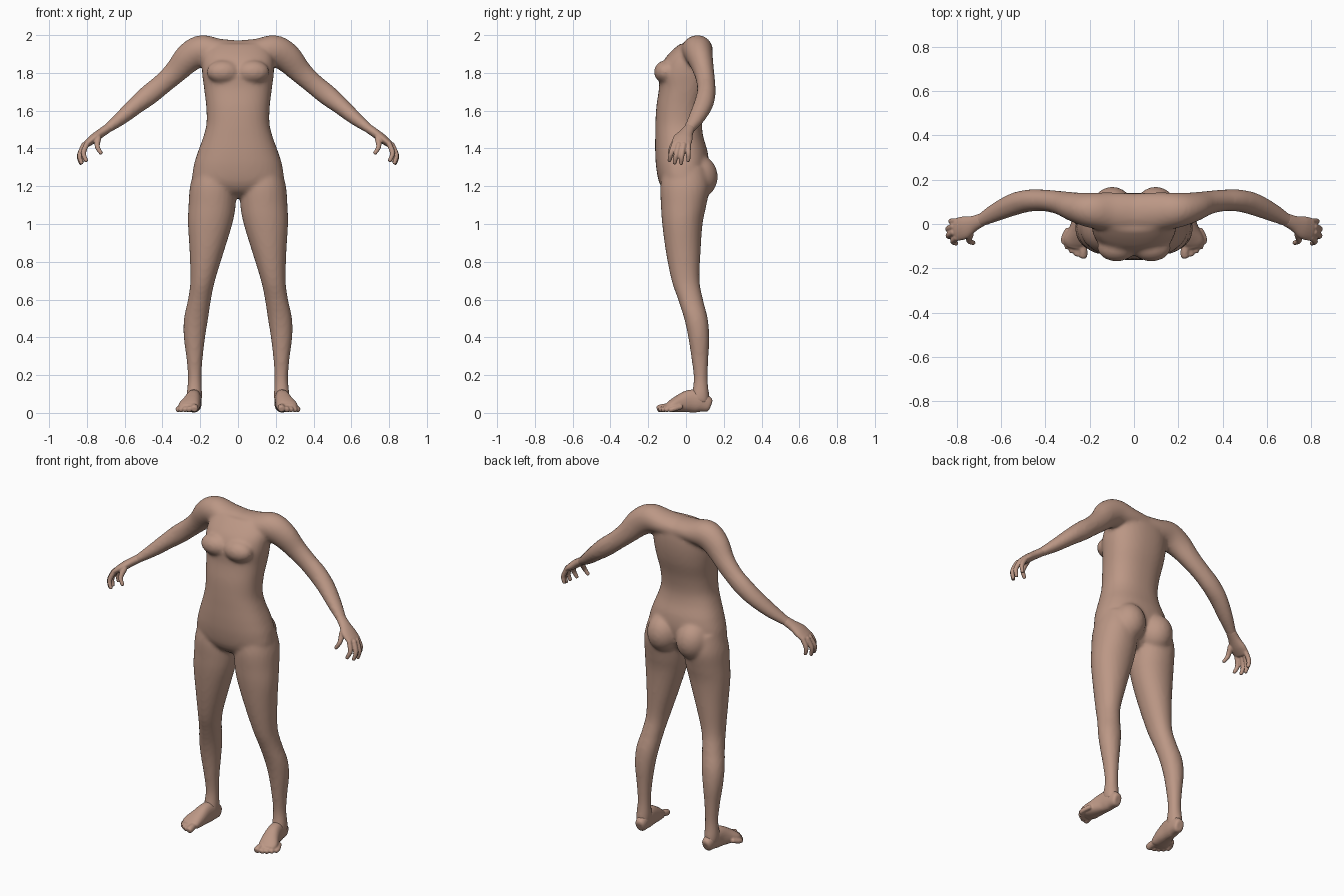
import bpy, bmesh, math
from mathutils import Vector, Matrix

skin = bpy.data.materials.new("warm skin")
skin.diffuse_color = (0.50, 0.31, 0.235, 1)


def spline(rows, steps):
    """Catmull-Rom interpolation of the control rows."""
    out = []
    for i in range(len(rows) - 1):
        p = [rows[max(0, min(len(rows) - 1, i + k))] for k in (-1, 0, 1, 2)]
        for s in range(steps):
            t = s / steps
            out.append([0.5 * (2 * b + (c - a) * t + (2 * a - 5 * b + 4 * c - d) * t * t
                               + (3 * b - a - 3 * c + d) * t ** 3) for a, b, c, d in zip(*p)])
    out.append(list(rows[-1]))
    return out


def tube(bm, rows, ref, side=1, power=2.0, steps=5, n=28, flat=False):
    """Loft along rows of x, y, z, radius along ref, radius across it."""
    rows = spline(rows, steps)
    pts = [Vector((r[0] * side, r[1], r[2])) for r in rows]
    rings = []
    for i, (p, r) in enumerate(zip(pts, rows)):
        t = (pts[min(i + 1, len(pts) - 1)] - pts[max(i - 1, 0)]).normalized()
        if flat:
            t = Vector((0, 0, -1))
        u = (ref - t * ref.dot(t)).normalized()
        v = t.cross(u)
        caps = [(0, 1)]
        if i == 0:
            caps = [(-0.6, 0.6), (-0.4, 0.88), (0, 1)]
        elif i == len(pts) - 1:
            caps = [(0, 1), (0.4, 0.88), (0.6, 0.6)]
        for shift, k in caps:
            c = p if flat else p + t * shift * min(r[3], r[4])
            k = 1 if flat else k
            ring = []
            for j in range(n):
                a = 2 * math.pi * j / n
                ca, sa = math.cos(a), math.sin(a)
                e = 2 / power
                ring.append(bm.verts.new(c + u * math.copysign(abs(ca) ** e, ca) * r[3] * k
                                         + v * math.copysign(abs(sa) ** e, sa) * r[4] * k))
            if flat and len(caps) > 1 and shift:
                for w in ring:
                    bm.verts.remove(w)
                continue
            rings.append(ring)
    for a, b in zip(rings, rings[1:]):
        for j in range(n):
            bm.faces.new((a[j], a[(j + 1) % n], b[(j + 1) % n], b[j]))
    bm.faces.new(rings[0])
    bm.faces.new(rings[-1])


def ball(bm, c, r):
    m = Matrix.Translation(c) @ Matrix.Diagonal((*r, 1))
    bmesh.ops.create_uvsphere(bm, u_segments=28, v_segments=18, radius=1, matrix=m)


def finish(bm, name, voxel, rounds):
    """Fuse overlapping volumes into one smooth skin."""
    bmesh.ops.recalc_face_normals(bm, faces=bm.faces)
    me = bpy.data.meshes.new(name)
    bm.to_mesh(me)
    bm.free()
    me.materials.append(skin)
    ob = bpy.data.objects.new(name, me)
    bpy.context.collection.objects.link(ob)
    fuse = ob.modifiers.new("fuse", 'REMESH')
    fuse.mode = 'VOXEL'
    fuse.voxel_size = voxel
    fuse.use_smooth_shade = True
    soft = ob.modifiers.new("soften", 'SMOOTH')
    soft.factor = 0.5
    soft.iterations = rounds


X, Y = Vector((1, 0, 0)), Vector((0, 1, 0))
body = bmesh.new()

# torso: height, half width, front, back
torso = [(1.955, .15, -.03, .11), (1.92, .175, -.072, .132), (1.87, .19, -.115, .14),
         (1.80, .19, -.142, .138), (1.72, .18, -.143, .125), (1.62, .168, -.157, .098),
         (1.53, .167, -.162, .085), (1.46, .184, -.163, .092), (1.38, .213, -.163, .115),
         (1.30, .236, -.158, .12), (1.22, .235, -.142, .10), (1.17, .15, -.11, .07),
         (1.14, .06, -.06, .04)]
tube(body, [(0, (f + b) / 2, z, w, (b - f) / 2) for z, w, f, b in torso], X,
     power=2.3, n=40, flat=True)

# leg: height, inner, outer, front, back
leg = [(1.30, .03, .228, -.12, .11), (1.20, .012, .254, -.136, .125), (1.10, .012, .262, -.133, .108),
       (1.0, .03, .265, -.126, .088), (.85, .076, .256, -.106, .077), (.70, .122, .252, -.076, .072),
       (.60, .143, .265, -.042, .09), (.50, .158, .286, -.01, .115), (.40, .174, .287, .012, .123),
       (.28, .188, .272, .03, .118), (.18, .193, .265, .041, .115), (.10, .19, .272, .03, .122),
       (.055, .192, .27, .02, .125)]

# arm from mid collar to wrist: x, y, z, depth radius, height radius
arm = [(0, .05, 1.91, .088, .062), (.10, .055, 1.915, .088, .066), (.19, .062, 1.918, .08, .082),
       (.26, .075, 1.88, .068, .078), (.33, .095, 1.806, .054, .062), (.40, .106, 1.742, .049, .055),
       (.47, .106, 1.685, .05, .055), (.54, .09, 1.628, .051, .047), (.62, .055, 1.56, .043, .037),
       (.69, .018, 1.506, .031, .025), (.72, .004, 1.485, .03, .023)]

for s in (1, -1):
    tube(body, [((a + b) / 2, (f + k) / 2, z, (b - a) / 2, (k - f) / 2) for z, a, b, f, k in leg],
         X, s, power=2.1, flat=True)
    tube(body, arm, Y, s)
    ball(body, (.078 * s, -.105, 1.805), (.088, .064, .062))   # chest
    ball(body, (.098 * s, .064, 1.25), (.098, .104, .115))     # seat
finish(body, "body", .011, 5)

# fingers: knuckle, middle joint, tip
fingers = [((.80, -.062, 1.425), (.818, -.078, 1.375), (.803, -.088, 1.335)),
           ((.815, -.038, 1.42), (.838, -.052, 1.365), (.828, -.06, 1.322)),
           ((.815, -.012, 1.42), (.84, -.022, 1.362), (.832, -.026, 1.32)),
           ((.80, .012, 1.425), (.825, .012, 1.375), (.82, .012, 1.335)),
           ((.74, -.045, 1.455), (.745, -.075, 1.41), (.725, -.085, 1.375))]
palm = [(.69, .018, 1.506, .03, .024), (.725, .002, 1.482, .036, .024),
        (.765, -.016, 1.452, .052, .024), (.80, -.025, 1.425, .052, .019)]

# toes: tip x, tip y, radius
toes = [(.230, -.142, .020), (.258, -.136, .015), (.280, -.122, .0145),
        (.300, -.105, .014), (.316, -.082, .0135)]
foot = [(.226, .113, .045, .032, .042), (.230, .07, .06, .038, .058), (.236, .02, .062, .041, .06),
        (.246, -.03, .05, .049, .048), (.260, -.075, .036, .056, .033), (.264, -.095, .029, .05, .024)]

for s, label in ((1, "left"), (-1, "right")):
    hand = bmesh.new()
    tube(hand, palm, Y, s, n=20)
    for i, f in enumerate(fingers):
        wide = .017 if i == 4 else .0145
        tube(hand, [(*p, r, r) for p, r in zip(f, (wide, .0135, .0105))], Y, s, n=12)
    finish(hand, label + "_hand", .0045, 3)

    base = bmesh.new()
    tube(base, foot, X, s, power=2.3, n=24)
    for x, y, r in toes:
        tube(base, [(.25 + (x - .25) * .75, y + .055, .032, r, r),
                    (x, y + .02, r + .008, r, r), (x, y, r + .003, r, r)], X, s, n=12)
    finish(base, label + "_foot", .005, 3)
